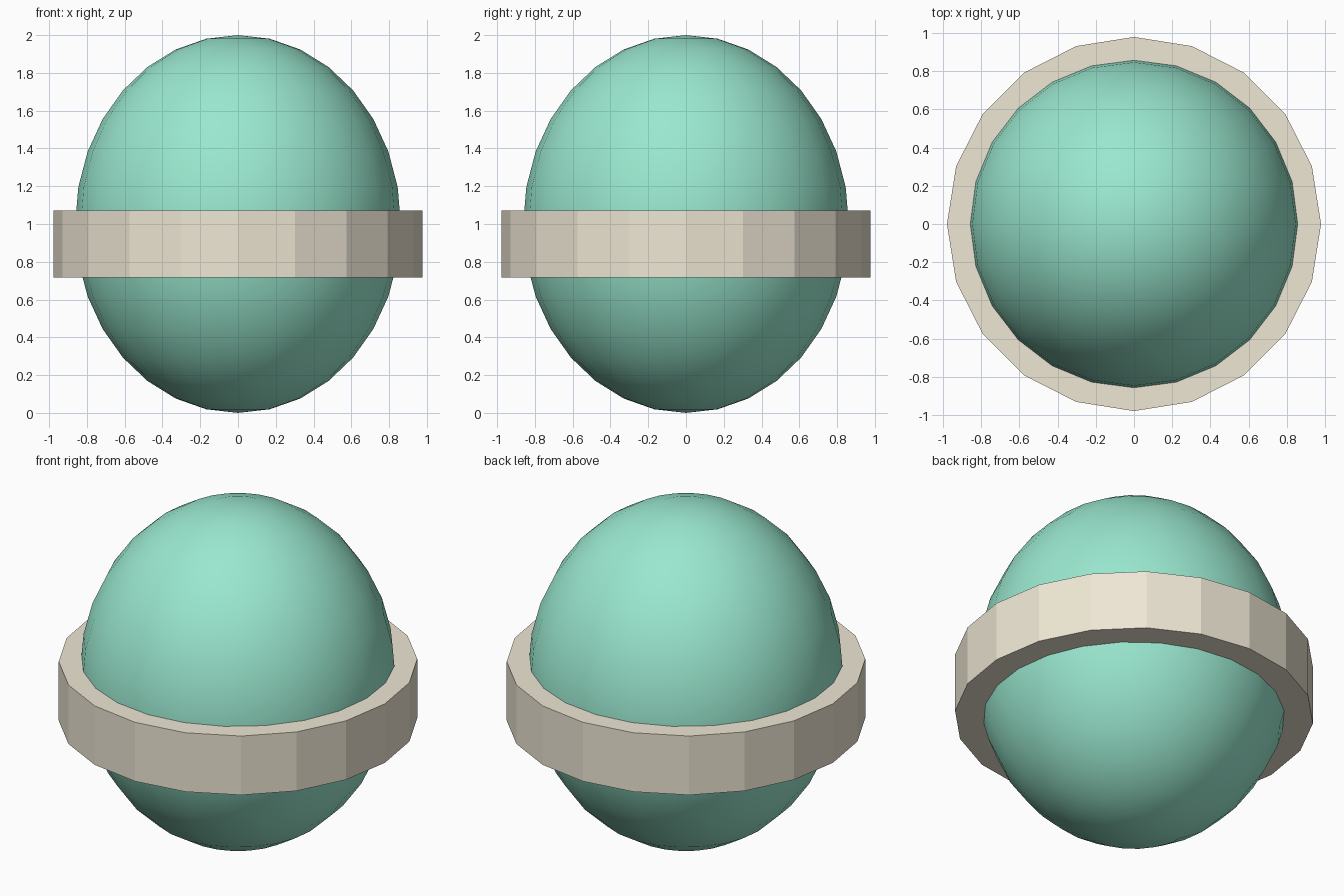
import bpy

if "Cube" in bpy.data.objects:
    bpy.data.objects.remove(bpy.data.objects["Cube"])


def finish(name, color):
    obj = bpy.context.object
    obj.name = name
    mat = bpy.data.materials.new(name + "_material")
    mat.diffuse_color = (*color, 1)
    mat.use_nodes = True
    mat.node_tree.nodes["Principled BSDF"].inputs["Base Color"].default_value = mat.diffuse_color
    obj.data.materials.append(mat)
    bpy.ops.object.transform_apply(location=False, rotation=False, scale=True)
    return obj


# Smooth, slightly tall round body
bpy.ops.mesh.primitive_uv_sphere_add(segments=24, ring_count=16, radius=1, location=(0, 0, 1))
bpy.context.object.scale = (0.862, 0.862, 1)
finish("body", (0.32, 0.80, 0.62))
bpy.ops.object.shade_smooth()

# Flat-faced band around the middle
bpy.ops.mesh.primitive_cylinder_add(vertices=20, radius=0.978, depth=0.355, location=(0, 0, 0.893))
finish("band", (0.86, 0.80, 0.66))
